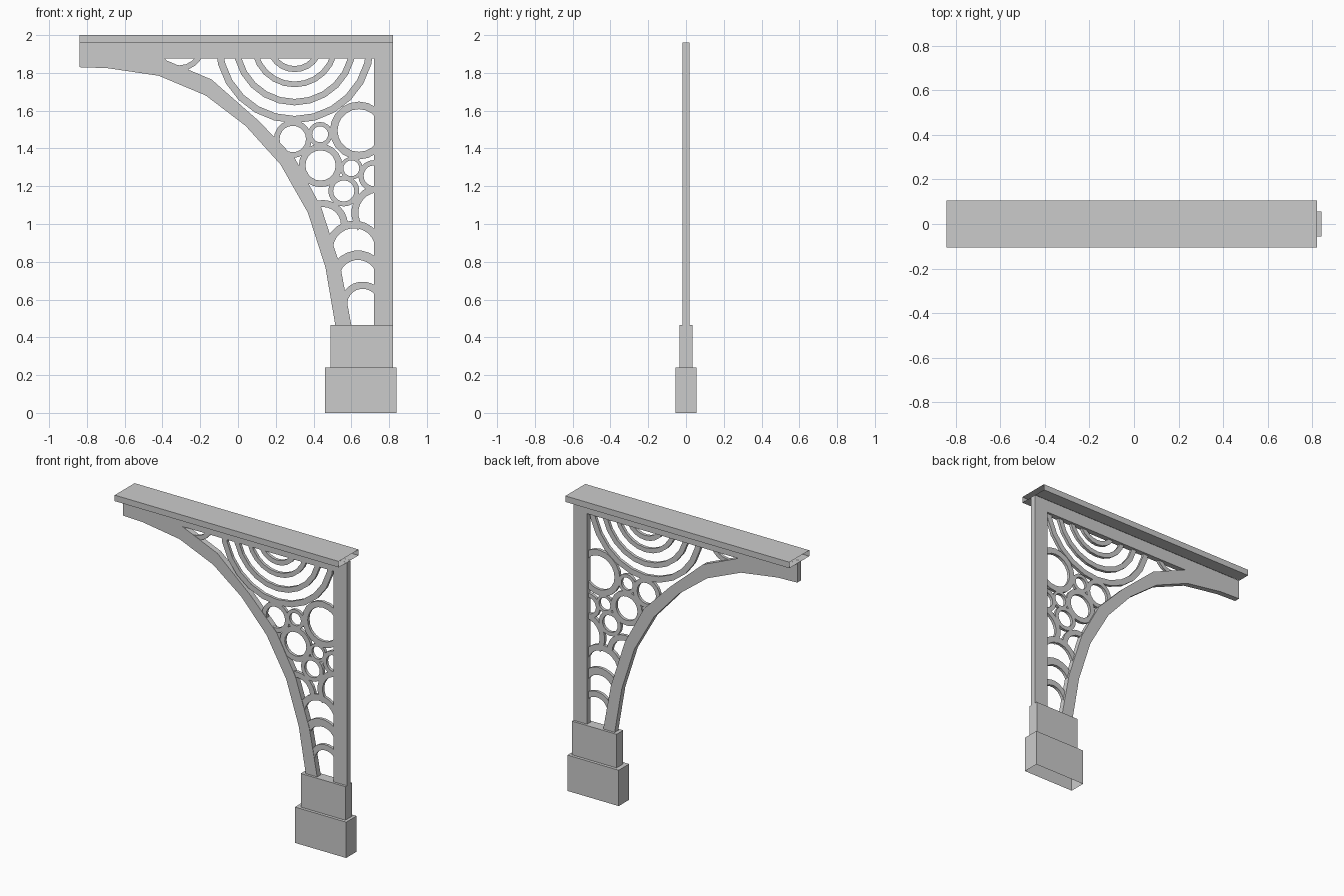
import bpy, bmesh, math

if "Cube" in bpy.data.objects:
    bpy.data.objects.remove(bpy.data.objects["Cube"])


def plate(name, loops, y, half):
    """Flat plate in the xz plane; later loops cut holes in the first."""
    cu = bpy.data.curves.new(name, 'CURVE')
    cu.dimensions = '2D'
    cu.fill_mode = 'BOTH'
    cu.extrude = half
    for pts in loops:
        sp = cu.splines.new('POLY')
        sp.points.add(len(pts) - 1)
        for p, (x, z) in zip(sp.points, pts):
            p.co = (x, z, 0, 1)
        sp.use_cyclic_u = True
    ob = bpy.data.objects.new(name, cu)
    ob.rotation_euler = (math.pi / 2, 0, 0)
    ob.location.y = y
    bpy.context.collection.objects.link(ob)
    bpy.ops.object.select_all(action='DESELECT')
    bpy.context.view_layer.objects.active = ob
    ob.select_set(True)
    bpy.ops.object.convert(target='MESH')
    for poly in ob.data.polygons:
        poly.use_smooth = False
    return ob


def arc(cx, cz, r, a0, a1, n):
    return [(cx + r * math.cos(math.radians(a0 + (a1 - a0) * i / n)),
             cz + r * math.sin(math.radians(a0 + (a1 - a0) * i / n))) for i in range(n + 1)]


def ring(name, cx, cz, ro, ri, a0=0, a1=360, n=20):
    outer, inner = arc(cx, cz, ro, a0, a1, n), arc(cx, cz, ri, a0, a1, n)
    loops = [outer[:-1], inner[:-1]] if a1 - a0 == 360 else [outer + inner[::-1]]
    return plate(name, loops, -0.006, 0.01)


def open_box(name, x0, x1, hy, z0, z1):
    """Box without a bottom face."""
    bm = bmesh.new()
    bmesh.ops.create_cube(bm, size=1)
    for v in bm.verts:
        v.co = (x1 if v.co.x > 0 else x0, math.copysign(hy, v.co.y), z1 if v.co.z > 0 else z0)
    bm.normal_update()
    bmesh.ops.delete(bm, geom=[f for f in bm.faces if f.normal.z < -0.5], context='FACES_ONLY')
    me = bpy.data.meshes.new(name)
    bm.to_mesh(me)
    bm.free()
    bpy.context.collection.objects.link(bpy.data.objects.new(name, me))


# Plinth
open_box("plinth_lower", 0.46, 0.84, 0.055, 0, 0.24)
open_box("plinth_upper", 0.49, 0.82, 0.035, 0.24, 0.465)

# Frame: beam, post and curved brace around one opening
brace_outer = [(-0.838, 1.83), (-0.69, 1.825), (-0.42, 1.785), (-0.17, 1.68), (0.04, 1.52),
               (0.225, 1.315), (0.37, 1.06), (0.463, 0.77), (0.515, 0.465)]
brace_inner = [(-0.40, 1.875), (-0.14, 1.765), (0.105, 1.55), (0.30, 1.35),
               (0.44, 1.09), (0.543, 0.77), (0.60, 0.465)]
plate("bracket_frame",
      [brace_outer + [(0.82, 0.465), (0.82, 1.96), (-0.838, 1.96)],
       brace_inner + [(0.72, 0.465), (0.72, 1.875)]], 0, 0.019)

# Top rail: thin open-ended channel
section = [(-0.02, 1.96), (-0.105, 1.96), (-0.105, 2), (0.105, 2), (0.105, 1.96), (0.02, 1.96)]
verts = [(x, y, z) for x in (-0.84, 0.82) for y, z in section]
me = bpy.data.meshes.new("top_rail")
me.from_pydata(verts, [], [(i, i + 1, i + 7, i + 6) for i in range(5)])
bpy.context.collection.objects.link(bpy.data.objects.new("top_rail", me))

# Concentric hanging arcs under the beam
for i, (ro, ri) in enumerate([(0.42, 0.382), (0.326, 0.292), (0.23, 0.2), (0.15, 0.118)]):
    ring(f"hanging_arc_{i}", 0.30, 1.954, ro, ri, 180, 360, 12)
ring("small_hanging_arc", -0.31, 1.945, 0.135, 0.105, 180, 360, 10)

# Cluster of full rings
for i, c in enumerate([(0.64, 1.495, 0.153, 0.113), (0.29, 1.45, 0.1, 0.07),
                       (0.435, 1.475, 0.065, 0.042), (0.437, 1.31, 0.115, 0.08),
                       (0.60, 1.295, 0.06, 0.042), (0.56, 1.175, 0.082, 0.056),
                       (0.72, 1.255, 0.083, 0.055)]):
    ring(f"tracery_ring_{i}", *c)

# Partial arcs at the narrow lower end
ring("side_arc_brace", 0.45, 0.995, 0.132, 0.095, 0, 105, 7)
ring("side_arc_post", 0.745, 1.06, 0.145, 0.108, 95, 220, 8)
for i, c in enumerate([(0.615, 0.865, 0.153, 0.113), (0.635, 0.71, 0.15, 0.1),
                       (0.66, 0.575, 0.12, 0.082)]):
    ring(f"lower_arc_{i}", *c, a0=20, a1=175, n=10)
